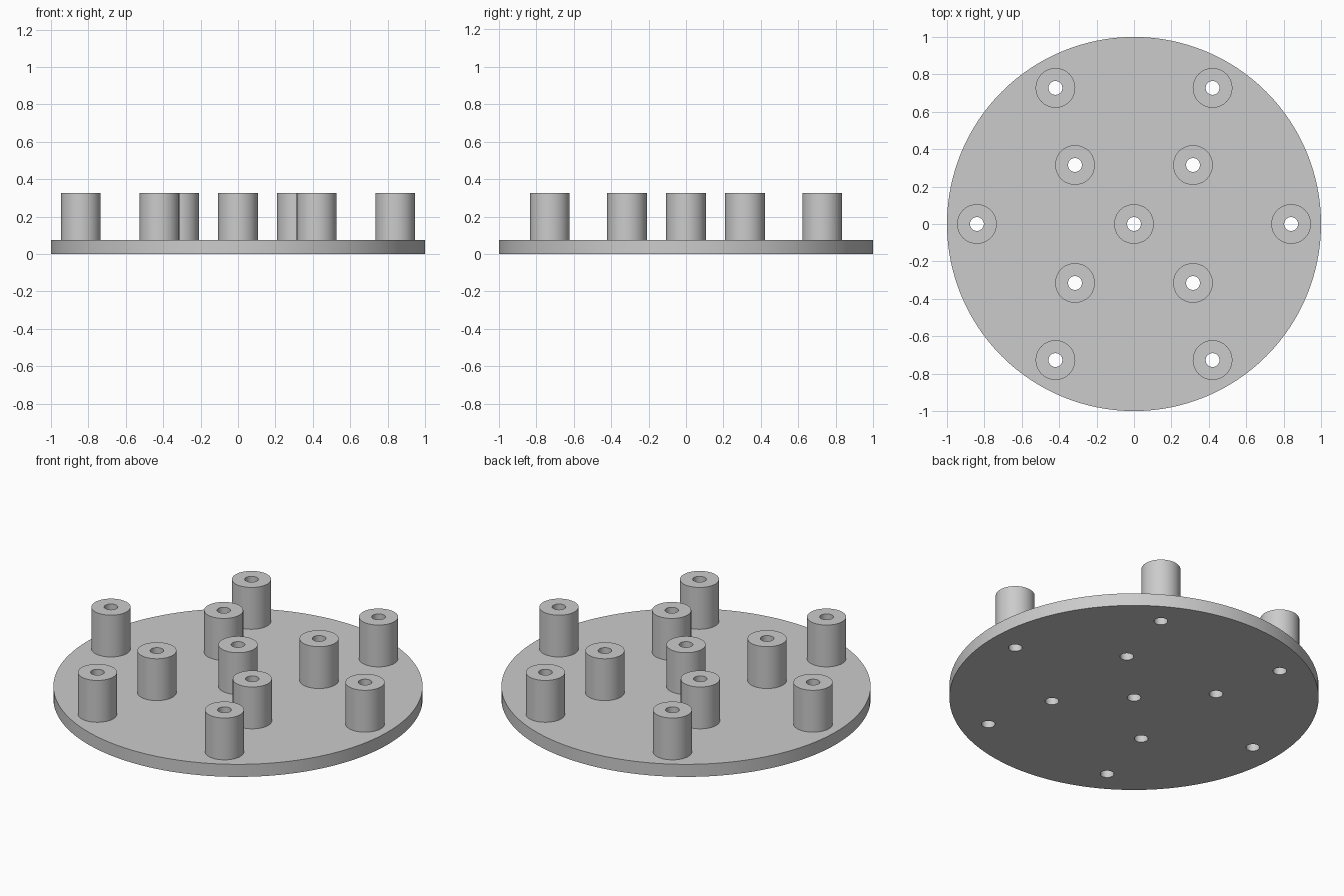
import bpy
import bmesh
import math
from mathutils import Matrix

cube = bpy.data.objects.get("Cube")
if cube:
    bpy.data.objects.remove(cube, do_unlink=True)

PLATE_R, PLATE_H = 1.0, 0.075
POST_R, POST_TOP = 0.106, 0.325
BORE_R = 0.037

grey = bpy.data.materials.new("plain grey")
grey.use_nodes = True
grey.diffuse_color = (0.6, 0.6, 0.6, 1)
grey.node_tree.nodes["Principled BSDF"].inputs["Base Color"].default_value = (0.6, 0.6, 0.6, 1)


def add_object(name, bm):
    mesh = bpy.data.meshes.new(name)
    bm.to_mesh(mesh)
    bm.free()
    mesh.materials.append(grey)
    obj = bpy.data.objects.new(name, mesh)
    bpy.context.collection.objects.link(obj)
    return obj


def smooth(obj):
    bpy.ops.object.select_all(action="DESELECT")
    obj.select_set(True)
    bpy.context.view_layer.objects.active = obj
    bpy.ops.object.shade_smooth_by_angle(angle=math.radians(30))


def cylinder(bm, x, y, radius, bottom, top, sides):
    bmesh.ops.create_cone(
        bm, cap_ends=True, segments=sides, radius1=radius, radius2=radius,
        depth=top - bottom, matrix=Matrix.Translation((x, y, (bottom + top) / 2)))


def tube(name, x, y):
    # Square wall section spun around the post axis
    bm = bmesh.new()
    section = [(BORE_R, PLATE_H), (POST_R, PLATE_H), (POST_R, POST_TOP), (BORE_R, POST_TOP)]
    verts = [bm.verts.new((r, 0, z)) for r, z in section]
    edges = [bm.edges.new((verts[i], verts[(i + 1) % 4])) for i in range(4)]
    bmesh.ops.spin(bm, geom=verts + edges, cent=(0, 0, 0), axis=(0, 0, 1),
                   angle=math.tau, steps=48, use_merge=True)
    bmesh.ops.remove_doubles(bm, verts=bm.verts, dist=1e-5)
    bmesh.ops.recalc_face_normals(bm, faces=bm.faces)
    post = add_object(name, bm)
    post.location = (x, y, 0)
    smooth(post)


# Post layout: centre, inner square, outer hexagon
def ring(count, radius, start):
    return [(radius * math.cos(start + math.tau * i / count),
             radius * math.sin(start + math.tau * i / count)) for i in range(count)]


layout = {
    "centre_post": [(0, 0)],
    "inner_post": ring(4, 0.446, math.pi / 4),
    "outer_post": ring(6, 0.84, 0),
}

# Round base plate with bores cut through it
bm = bmesh.new()
cylinder(bm, 0, 0, PLATE_R, 0, PLATE_H, 128)
plate = add_object("base_plate", bm)

bm = bmesh.new()
for points in layout.values():
    for x, y in points:
        cylinder(bm, x, y, BORE_R, -0.1, 0.2, 48)
cutter = add_object("bore_cutter", bm)
cutter.hide_render = True

cut = plate.modifiers.new("bores", "BOOLEAN")
cut.operation = "DIFFERENCE"
cut.solver = "EXACT"
cut.object = cutter
bpy.ops.object.select_all(action="DESELECT")
plate.select_set(True)
bpy.context.view_layer.objects.active = plate
bpy.ops.object.modifier_apply(modifier=cut.name)
bpy.data.objects.remove(cutter, do_unlink=True)
smooth(plate)

# Hollow posts
for name, points in layout.items():
    for i, (x, y) in enumerate(points, 1):
        tube(f"{name}_{i}", x, y)
